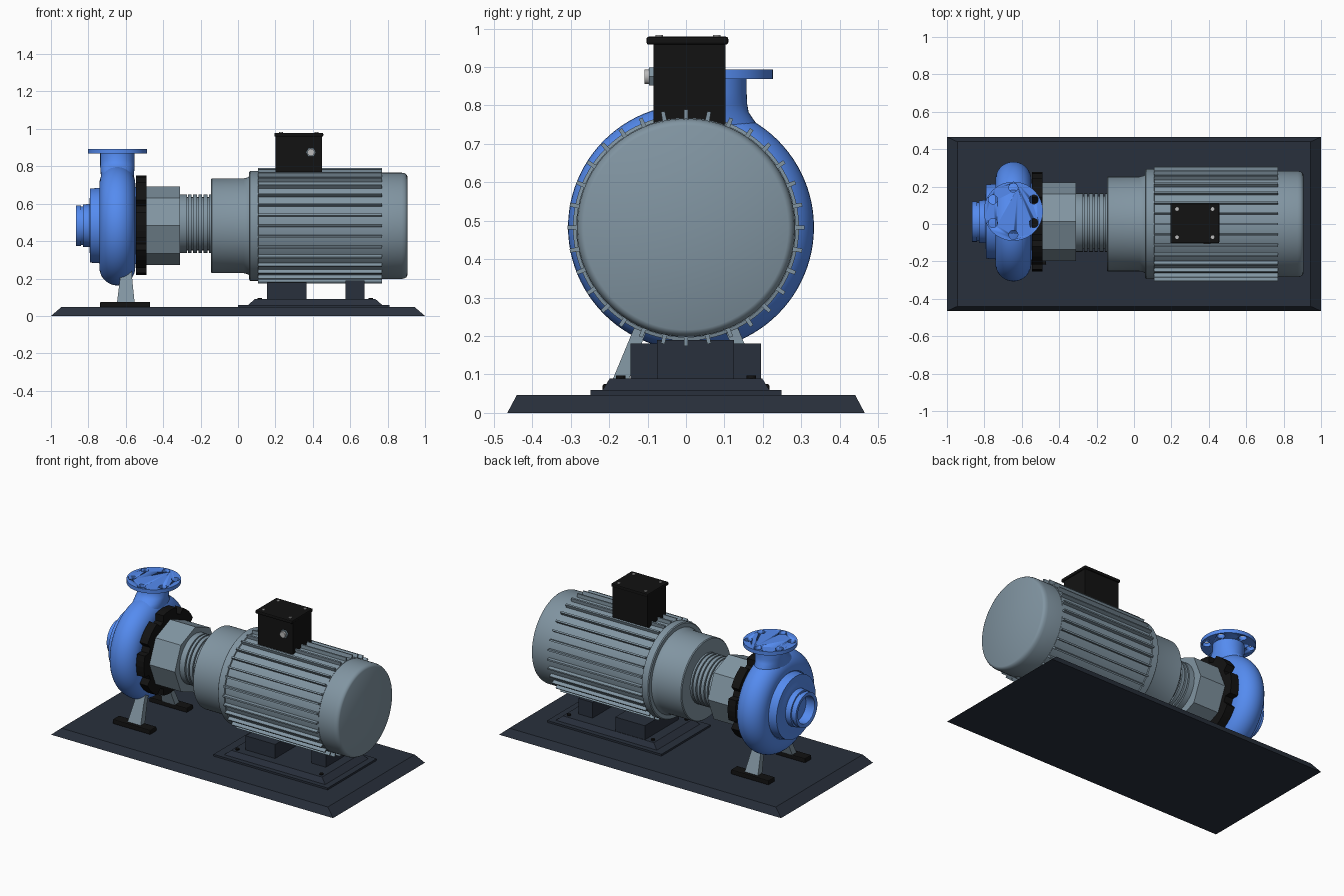
import bpy, bmesh
from math import sin, cos, pi, radians

if "Cube" in bpy.data.objects:
    bpy.data.objects.remove(bpy.data.objects["Cube"])


def material(name, r, g, b):
    m = bpy.data.materials.new(name)
    m.diffuse_color = (r, g, b, 1)
    m.use_nodes = True
    m.node_tree.nodes["Principled BSDF"].inputs["Base Color"].default_value = m.diffuse_color
    return m


BLUE = material("blue_paint", 0.09, 0.26, 0.87)
STEEL = material("grey_paint", 0.22, 0.30, 0.36)
DARK = material("dark_base", 0.022, 0.03, 0.046)
BLACK = material("black_plastic", 0.006, 0.006, 0.006)
SILVER = material("silver", 0.5, 0.5, 0.5)


def finish(name, bm, mat, smooth=True):
    bmesh.ops.recalc_face_normals(bm, faces=bm.faces)
    me = bpy.data.meshes.new(name)
    bm.to_mesh(me)
    bm.free()
    ob = bpy.data.objects.new(name, me)
    bpy.context.collection.objects.link(ob)
    me.materials.append(mat)
    if smooth:
        bpy.ops.object.select_all(action='DESELECT')
        ob.select_set(True)
        bpy.context.view_layer.objects.active = ob
        bpy.ops.object.shade_smooth_by_angle(angle=radians(35))
    return ob


def add_loft(bm, rings):
    """Skin equal-sized point rings and cap both ends."""
    vs = [[bm.verts.new(p) for p in r] for r in rings]
    n = len(vs[0])
    for a, b in zip(vs, vs[1:]):
        for i in range(n):
            bm.faces.new((a[i], a[(i + 1) % n], b[(i + 1) % n], b[i]))
    bm.faces.new(vs[0])
    bm.faces.new(vs[-1])


def loft(name, rings, mat, smooth=False):
    bm = bmesh.new()
    add_loft(bm, rings)
    return finish(name, bm, mat, smooth)


def lathe(name, profile, cy, cz, mat, n=64, smooth=True):
    """Turn (x, radius) points round an axis parallel to x."""
    return loft(name, [[(x, cy + r * cos(2 * pi * i / n), cz + r * sin(2 * pi * i / n))
                        for i in range(n)] for x, r in profile], mat, smooth)


def rect(x0, x1, y0, y1, z):
    return [(x0, y0, z), (x1, y0, z), (x1, y1, z), (x0, y1, z)]


def oval(cx, cy, rx, ry, z, n=48):
    return [(cx + rx * cos(2 * pi * i / n), cy + ry * sin(2 * pi * i / n), z) for i in range(n)]


def box(name, x0, x1, y0, y1, z0, z1, mat, taper=(0, 0)):
    tx, ty = taper
    return loft(name, [rect(x0, x1, y0, y1, z0),
                       rect(x0 + tx, x1 - tx, y0 + ty, y1 - ty, z1)], mat)


def bevel(ob, w, seg=2):
    m = ob.modifiers.new("bevel", 'BEVEL')
    m.width, m.segments = w, seg


# Base plate and motor plinth
box("base_plate", -1, 1, -0.465, 0.465, 0, 0.047, DARK, (0.055, 0.025))
box("plinth_lower", 0, 0.81, -0.248, 0.248, 0.04, 0.059, DARK)
box("plinth_upper", 0.05, 0.775, -0.22, 0.22, 0.055, 0.09, DARK, (0.04, 0.022))
box("motor_foot_wide", 0.155, 0.365, -0.145, 0.195, 0.085, 0.18, DARK)
box("motor_foot_narrow", 0.575, 0.675, -0.075, 0.125, 0.085, 0.19, DARK)
for i, (x, y) in enumerate([(0.115, -0.17), (0.115, 0.17), (0.71, -0.17), (0.71, 0.17)]):
    loft(f"plinth_bolt_{i}", [oval(x, y, 0.012, 0.012, z, 12) for z in (0.08, 0.097)], BLACK)

# Motor body with ring, barrel and rounded end cover
CZ = 0.482
lathe("motor_barrel", [(0.06, 0.288), (0.065, 0.294), (0.108, 0.294), (0.11, 0.286),
                       (0.77, 0.286), (0.77, 0.284), (0.875, 0.284), (0.89, 0.281),
                       (0.90, 0.275), (0.905, 0.266)], 0, CZ, STEEL, 96)
lathe("motor_front_bell", [(-0.145, 0.248), (-0.14, 0.253), (0.03, 0.253), (0.05, 0.258),
                           (0.07, 0.27)], 0, CZ, STEEL, 96)

# Cooling fins
bm = bmesh.new()
for k in range(32):
    a = 2 * pi * k / 32
    rings = []
    for x in (0.107, 0.77):
        rings.append([(x, r * cos(a) - t * sin(a), CZ + r * sin(a) + t * cos(a))
                      for r, t in ((0.275, -0.006), (0.308, -0.005), (0.308, 0.005), (0.275, 0.006))])
    add_loft(bm, rings)
finish("cooling_fins", bm, STEEL, False)

# Terminal box, lid, screws and cable gland
box("terminal_box", 0.2, 0.45, -0.085, 0.103, 0.75, 0.962, BLACK)
bevel(box("terminal_box_lid", 0.194, 0.456, -0.103, 0.11, 0.958, 0.979, BLACK), 0.006)
for i, (x, y) in enumerate([(0.23, -0.07), (0.23, 0.08), (0.42, -0.07), (0.42, 0.08)]):
    loft(f"lid_screw_{i}", [oval(x, y, 0.01, 0.01, z, 12) for z in (0.975, 0.983)], SILVER)
for nm, r, y, n, mat in (("gland_nut", 0.027, -0.096, 6, STEEL), ("gland_end", 0.019, -0.108, 24, SILVER)):
    loft(nm, [[(0.39 + r * cos(2 * pi * i / n), yy, 0.875 + r * sin(2 * pi * i / n))
               for i in range(n)] for yy in (-0.08, y)], mat)

# Ribbed coupling between motor and pump
prof = [(-0.32, 0.157)]
for x in (-0.27, -0.245, -0.215, -0.188, -0.16):
    prof += [(x - 0.004, 0.157), (x - 0.004, 0.142), (x + 0.004, 0.142), (x + 0.004, 0.157)]
prof += [(-0.14, 0.157)]
lathe("coupling", prof, 0.008, 0.493, STEEL)

# Octagonal bearing housing
PY, PZ = 0.013, 0.483
lathe("bearing_housing", [(-0.50, 0.21), (-0.31, 0.21)], PY, PZ, STEEL, 8, False)

# Notched black clamp ring
rings = []
for x in (-0.545, -0.49):
    ring = []
    for k in range(8):
        for da, r in ((-15, 0.265), (-7, 0.265), (0, 0.266), (7, 0.265), (15, 0.265), (18, 0.225), (27, 0.225)):
            a = radians(45 * k + da)
            ring.append((x, PY + r * cos(a), PZ + 0.003 + r * sin(a)))
    rings.append(ring)
loft("clamp_ring", rings, BLACK)

# Pump casing: suction inlet, stepped cover and round volute
arc = [(-0.645 - 0.096 * cos(t), 0.224 + 0.096 * sin(t))
       for t in (radians(-10 + 200 * i / 20) for i in range(21))]
lathe("pump_casing", [(-0.80, 0.085), (-0.862, 0.085), (-0.865, 0.09), (-0.865, 0.108),
                      (-0.84, 0.108), (-0.84, 0.103), (-0.83, 0.103), (-0.83, 0.113),
                      (-0.795, 0.115), (-0.795, 0.14), (-0.79, 0.155), (-0.79, 0.198),
                      (-0.735, 0.202)] + arc + [(-0.535, 0.2)], PY, PZ, BLUE, 96)

# Discharge neck, blending from the volute to a round pipe
loft("discharge_neck", [oval(-0.645, cy, rx, ry, z) for cy, rx, ry, z in (
    (0.02, 0.085, 0.17, 0.70), (0.03, 0.088, 0.155, 0.75), (0.045, 0.091, 0.118, 0.782),
    (0.06, 0.092, 0.099, 0.805), (0.068, 0.092, 0.09, 0.83), (0.068, 0.092, 0.09, 0.875))],
    BLUE, True)

# Discharge flange with six bolt holes
flange = loft("discharge_flange", [oval(-0.645, 0.068, 0.158, 0.158, z, 64) for z in (0.869, 0.893)],
              BLUE, True)
bm = bmesh.new()
for k in range(6):
    a = radians(90 + 60 * k)
    add_loft(bm, [oval(-0.645 + 0.126 * cos(a), 0.068 + 0.126 * sin(a), 0.024, 0.024, z, 24)
                  for z in (0.84, 0.92)])
cutter = finish("bolt_hole_cutter", bm, BLUE)
cutter.hide_render = True
cutter.hide_viewport = True
m = flange.modifiers.new("bolt_holes", 'BOOLEAN')
m.operation, m.object, m.solver = 'DIFFERENCE', cutter, 'EXACT'

# Splayed pump legs on black pads
for side, s in (("front", -1), ("back", 1)):
    leg = []
    for x0, x1, yc, w, z in ((-0.648, -0.552, 0.178, 0.022, 0.065), (-0.632, -0.565, 0.13, 0.018, 0.19),
                             (-0.632, -0.568, 0.105, 0.018, 0.25)):
        leg.append(rect(x0, x1, s * yc - w, s * yc + w, z))
    loft(f"pump_leg_{side}", leg, STEEL)
    bevel(box(f"leg_pad_{side}", -0.737, -0.47, s * 0.185 - 0.032, s * 0.185 + 0.032,
              0.045, 0.075, BLACK), 0.005)
